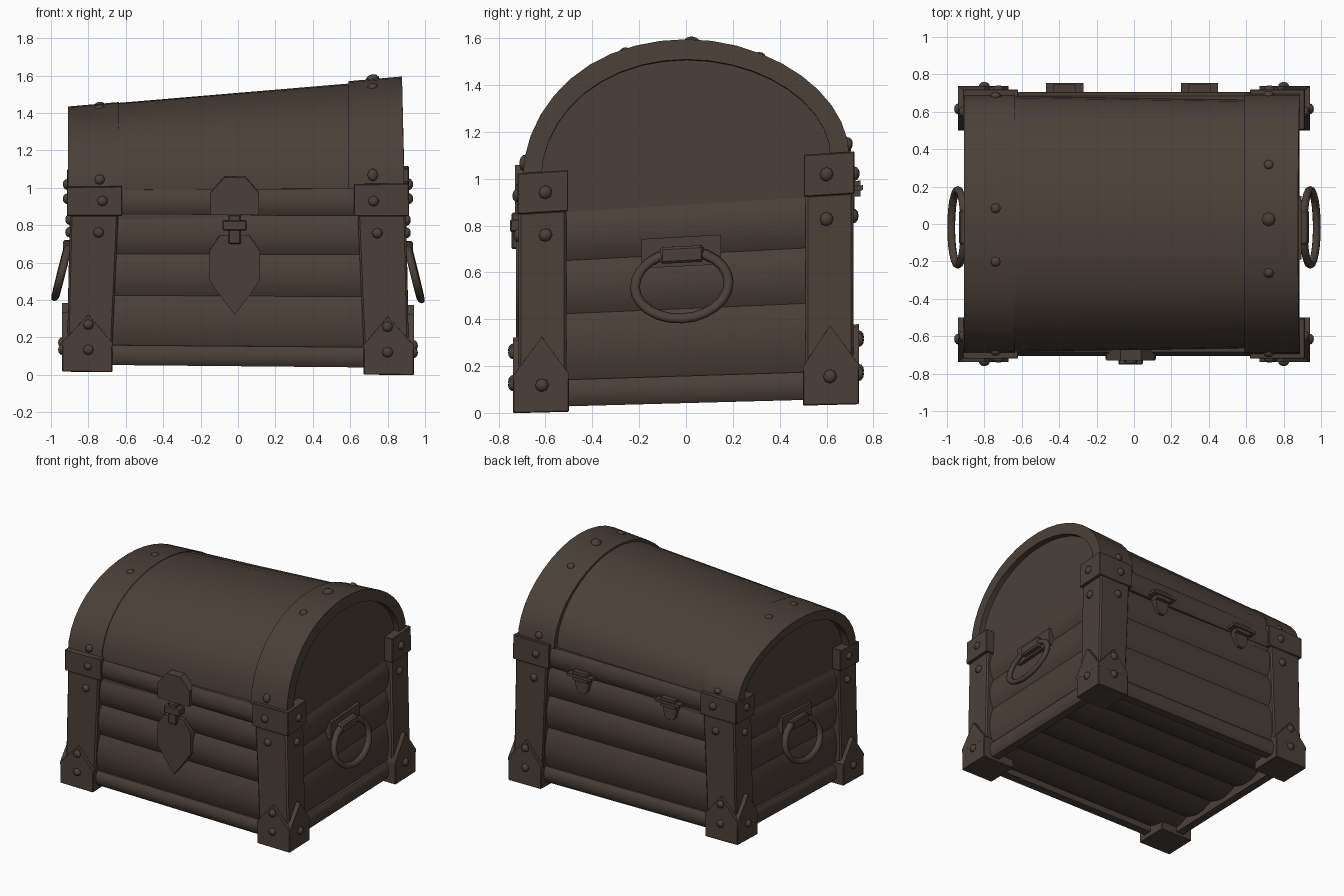
import bpy, bmesh, math
from mathutils import Vector

if "Cube" in bpy.data.objects:
    bpy.data.objects.remove(bpy.data.objects["Cube"])

mat = bpy.data.materials.new("dark_brown")
mat.diffuse_color = (0.070, 0.051, 0.041, 1)
mat.use_nodes = True
mat.node_tree.nodes["Principled BSDF"].inputs["Base Color"].default_value = mat.diffuse_color


def warp(v):
    # hand-made crookedness: lid taller on the right, back edge raised (fading out at the lid top)
    x, y, z = v
    t = min(z, 1)
    fade = 1 - min(1, max(0, (z - 1.06) / 0.4))
    if z > 1:
        if x > 0.85:
            x -= 0.025 * (z - 1)
        z = 1 + (z - 1) * (1 + 0.17 * x)
    return Vector((x, y, z + y * (0.025 + 0.04 * t) * fade - 0.01 * x * max(0, 1 - t)))


def finish(bm, name, bevel=0.0, angle=35):
    bmesh.ops.recalc_face_normals(bm, faces=bm.faces)
    if bevel:
        bmesh.ops.bevel(bm, geom=bm.edges[:], offset=bevel, segments=1, affect='EDGES', profile=0.5)
    for v in bm.verts:
        v.co = warp(v.co)
    me = bpy.data.meshes.new(name)
    bm.to_mesh(me)
    bm.free()
    for p in me.polygons:
        p.use_smooth = True
    me.set_sharp_from_angle(angle=math.radians(angle))
    me.materials.append(mat)
    ob = bpy.data.objects.new(name, me)
    bpy.context.collection.objects.link(ob)
    return ob


def prism(name, pts, axis, a, b, bevel=0.0, pts2=None):
    # axis x: points are (y, z); axis y: points are (x, z); pts2 = other end if it tapers
    bm = bmesh.new()
    put = (lambda p, d: (d, p[0], p[1])) if axis == 'x' else (lambda p, d: (p[0], d, p[1]))
    r0 = [bm.verts.new(put(p, a)) for p in pts]
    r1 = [bm.verts.new(put(p, b)) for p in (pts2 or pts)]
    n = len(pts)
    bm.faces.new(r0)
    bm.faces.new(r1)
    for i in range(n):
        bm.faces.new((r0[i], r0[(i + 1) % n], r1[(i + 1) % n], r1[i]))
    return finish(bm, name, bevel)


def box(name, x0, x1, y0, y1, z0, z1, bevel=0.0):
    return prism(name, [(y0, z0), (y1, z0), (y1, z1), (y0, z1)], 'x', x0, x1, bevel)


def bulge(d, z0, z1, out, s):
    # rounded plank profile on the outer side of a wall at distance d
    c = [(s * (d + out * math.sin(math.pi * i / 6) ** 0.7), z0 + (z1 - z0) * i / 6) for i in range(7)]
    return [(s * (d - 0.06), z0)] + c + [(s * (d - 0.06), z1)]


def arch(a, b, n=20, zc=1.035):
    return [(-a * math.cos(math.pi * i / n), zc + b * math.sin(math.pi * i / n)) for i in range(n + 1)]


def stud(name, p, normal, r=0.029):
    bm = bmesh.new()
    bmesh.ops.create_uvsphere(bm, u_segments=8, v_segments=6, radius=r)
    q = Vector((0, 0, 1)).rotation_difference(Vector(normal))
    for v in bm.verts:
        v.co.z *= 0.75
        v.co = q @ v.co + Vector(p)
    finish(bm, name, angle=60)


# wall planks, lid rails and base rails
rows = [(0.165, 0.45), (0.45, 0.68), (0.68, 0.895)]
for s, side in ((-1, "front"), (1, "back")):
    for i, (z0, z1) in enumerate(rows):
        prism(f"{side}_plank_{i}", bulge(0.668, z0, z1, 0.03, s), 'x', -0.8, 0.8)
    prism(f"{side}_lid_rail", bulge(0.685, 0.895, 1.037, 0.022, s), 'x', -0.85, 0.85)
    prism(f"{side}_base_rail", bulge(0.685, 0.065, 0.175, 0.02, s), 'x', -0.8, 0.8)
for s, side in ((-1, "left"), (1, "right")):
    for i, (z0, z1) in enumerate(rows):
        prism(f"{side}_plank_{i}", bulge(0.847, z0, z1, 0.03, s), 'y', -0.65, 0.65)
    prism(f"{side}_base_rail", bulge(0.865, 0.05, 0.165, 0.02, s), 'y', -0.65, 0.65)

# floor planks, bulging downward
for i in range(5):
    y0 = -0.65 + i * 0.26
    pts = [(y0 + 0.26 * k / 6, 0.122 - 0.035 * math.sin(math.pi * k / 6)) for k in range(7)]
    prism(f"floor_plank_{i}", pts + [(y0 + 0.26, 0.17), (y0, 0.17)], 'x', -0.84, 0.84)


# domed lid, slightly narrower on the right, and end bands
def dome(a, b):
    return arch(a, b) + [(a, 0.87), (-a, 0.87)]


prism("lid_dome", dome(0.686, 0.475), 'x', -0.85, 0.85, pts2=dome(0.66, 0.471))
for side, x0, x1, a, b, angles in (("left", -0.91, -0.635, 0.69, 0.479, (8, 73, 97, 172)),
                                   ("right", 0.592, 0.89, 0.698, 0.483, (8, 68, 92, 117, 172))):
    bm = bmesh.new()
    outer, inner = arch(a, b), arch(a - 0.08, b - 0.075)
    rings = [[bm.verts.new((x, *p)) for p in prof]
             for x, prof in ((x0, outer), (x1, outer), (x1, inner), (x0, inner))]
    for r in range(4):
        A, B = rings[r], rings[(r + 1) % 4]
        for i in range(len(A) - 1):
            bm.faces.new((A[i], A[i + 1], B[i + 1], B[i]))
    for i in (0, -1):
        bm.faces.new([r[i] for r in rings])
    finish(bm, f"{side}_lid_band")
    # studs over the band
    for ang in angles:
        t = math.radians(ang)
        nrm = Vector((0, -math.cos(t) / a, math.sin(t) / b)).normalized()
        stud(f"{side}_band_stud", (-0.74 if x0 < 0 else 0.72, -a * math.cos(t), 1.03 + b * math.sin(t)),
             nrm, 0.038 if ang == 92 else 0.028)

# corner posts, lid brackets, pointed foot caps and studs
for sx in (-1, 1):
    for sy in (-1, 1):
        def cbox(name, x0, x1, y0, y1, z0, z1):
            return box(name, sx * x0, sx * x1, sy * y0, sy * y1, z0, z1, 0.004)
        post = [(sx * x, z) for x, z in ((0.675, 0.1), (0.915, 0.1), (0.897, 0.9), (0.64, 0.9))]
        prism("corner_post", post, 'y', sy * 0.51, sy * 0.715, 0.01)
        cbox("lid_bracket", 0.62, 0.915, 0.503, 0.72, 0.893, 1.06)
        cbox("foot_cap", 0.672, 0.94, 0.5, 0.738, 0.027, 0.19)
        fx = [(sx * x, z) for x, z in ((0.672, 0.17), (0.94, 0.17), (0.94, 0.19), (0.8, 0.345), (0.672, 0.19))]
        prism("foot_point_y", fx, 'y', sy * 0.69, sy * 0.7385)
        fy = [(sy * y, z) for y, z in ((0.5, 0.17), (0.738, 0.17), (0.738, 0.19), (0.615, 0.355), (0.5, 0.19))]
        prism("foot_point_x", fy, 'x', sx * 0.88, sx * 0.9405)
        for x, y, z in ((0.725, 0.72, 0.975), (0.745, 0.715, 0.8), (0.8, 0.738, 0.29), (0.8, 0.738, 0.15)):
            stud("stud_y", (sx * x, sy * y, z), (0, sy, 0))
        for x, y, z in ((0.915, 0.6, 0.98), (0.902, 0.6, 0.795), (0.94, 0.615, 0.145)):
            stud("stud_x", (sx * x, sy * y, z), (sx, 0, 0))

# front lock: lid plate, hasp and pointed lower plate
c = -0.018
up = [(-.13, .9), (.13, .9), (.13, 1.02), (.055, 1.1), (-.055, 1.1), (-.13, 1.02)]
prism("lock_upper_plate", [(c + x, z) for x, z in up], 'y', -0.73, -0.67)
low = [(0, .35), (.075, .45), (.135, .54), (.135, .7), (.08, .785), (-.08, .785), (-.135, .7), (-.135, .54), (-.075, .45)]
prism("lock_lower_plate", [(c + x, z) for x, z in low], 'y', -0.725, -0.66)
box("hasp_strap", c - .033, c + .033, -0.745, -0.69, 0.74, 0.9, 0.006)
box("hasp_bar", c - .065, c + .065, -0.752, -0.69, 0.815, 0.87, 0.006)

# rear hinges
for x in (-0.37, 0.35):
    box("hinge_flange", x - 0.1, x + 0.1, 0.68, 0.755, 0.905, 0.925)
    box("hinge_knuckle", x - 0.06, x + 0.06, 0.68, 0.745, 0.88, 0.945)
    leaf = [(-.06, .89), (.06, .89), (.045, .81), (.02, .785), (-.02, .785), (-.045, .81)]
    prism("hinge_leaf", [(x + u, z) for u, z in leaf], 'y', 0.66, 0.72)

# side ring handles, leaning outward
for s, side in ((-1, "left"), (1, "right")):
    box(f"{side}_handle_plate", s * 0.83, s * 0.895, -0.19, 0.15, 0.63, 0.755)
    box(f"{side}_handle_clip", s * 0.86, s * 0.935, -0.11, 0.075, 0.645, 0.715, 0.01)
    bm = bmesh.new()
    N, M = 24, 8
    rows_v = []
    for i in range(N):
        t = 2 * math.pi * i / N
        ring = []
        for j in range(M):
            q = 2 * math.pi * j / M
            k = 0.021 * math.cos(q)
            h = (0.142 + k) * math.sin(t)
            ring.append(bm.verts.new((s * (0.942 - 0.25 * h + 0.021 * math.sin(q)),
                                      -0.018 + (0.2 + k) * math.cos(t), 0.552 + h)))
        rows_v.append(ring)
    for i in range(N):
        for j in range(M):
            a, b = rows_v[i], rows_v[(i + 1) % N]
            bm.faces.new((a[j], b[j], b[(j + 1) % M], a[(j + 1) % M]))
    finish(bm, f"{side}_ring_handle", angle=60)
